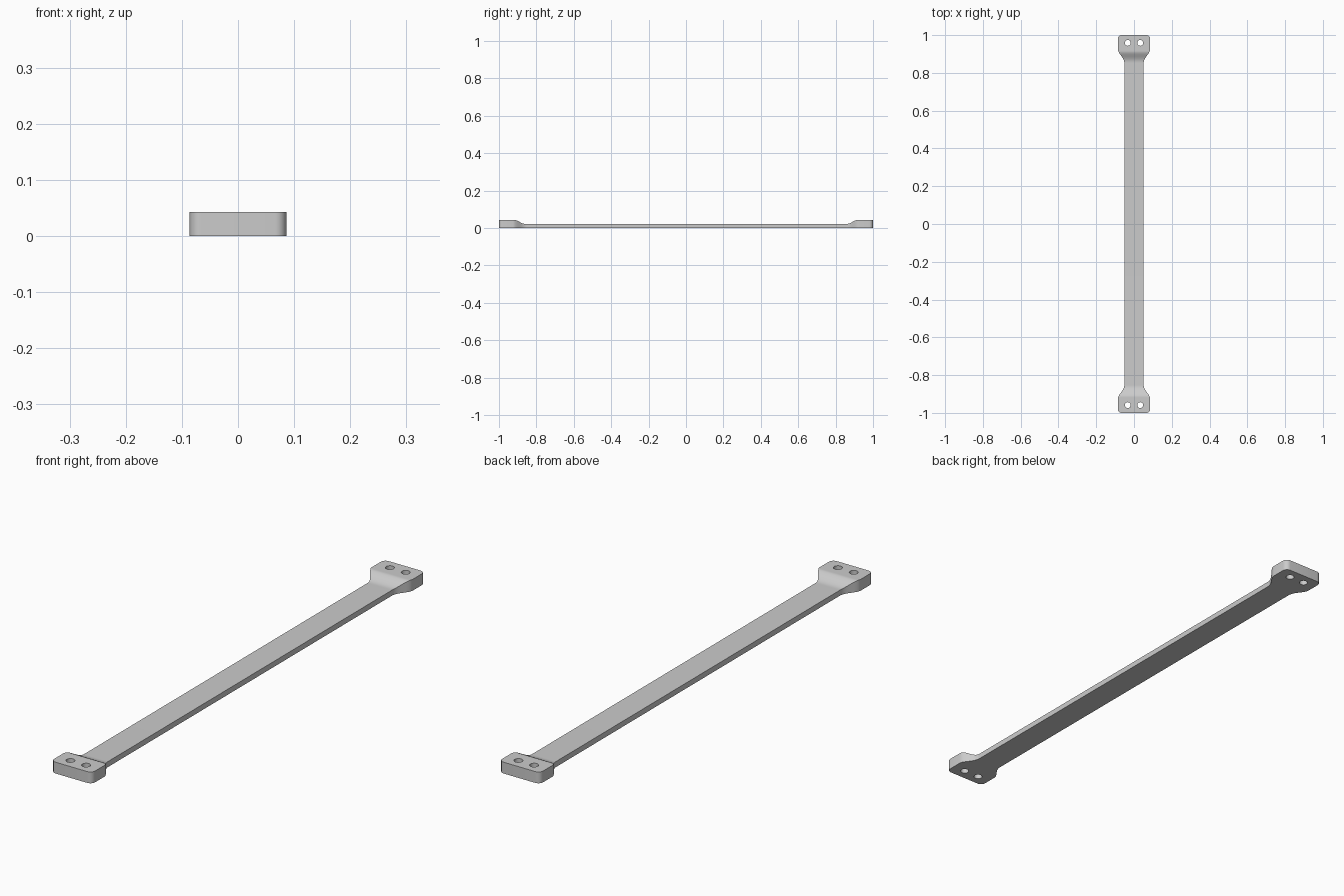
import bpy, bmesh
from math import sin, cos, pi, radians

if "Cube" in bpy.data.objects:
    bpy.data.objects.remove(bpy.data.objects["Cube"])

END_W, BAR_W = 0.086, 0.051     # half widths of end pad and bar
END_H, BAR_H = 0.043, 0.021     # thickness of end pad and bar
R = 0.02                        # pad corner radius


def ease(y, y0, y1, power):
    t = min(max((y - y0) / (y1 - y0), 0), 1) ** power
    return t * t * (3 - 2 * t)


def section(y):
    """Half width and height of the strap at distance y from the middle."""
    w = BAR_W + (END_W - BAR_W) * ease(y, 0.85, 0.926, 1.15)
    h = BAR_H + (END_H - BAR_H) * ease(y, 0.85, 0.916, 1.3)
    return w, h


# Stations for one half: flared neck, straight pad, rounded end corners
half = [(y, *section(y)) for y in [0.85 + 0.076 * i / 18 for i in range(19)]]
half += [(1 - R + R * sin(a), END_W - R + R * cos(a), END_H)
         for a in [pi / 2 * i / 8 for i in range(9)]]
stations = [(-y, w, h) for y, w, h in reversed(half)] + half

# Strap body: rectangular sections lofted along y
bm = bmesh.new()
rings = [[bm.verts.new(p) for p in
          ((-w, y, 0), (w, y, 0), (w, y, h), (-w, y, h))]
         for y, w, h in stations]
for a, b in zip(rings, rings[1:]):
    for i in range(4):
        j = (i + 1) % 4
        bm.faces.new((a[i], a[j], b[j], b[i]))
bm.faces.new(rings[0])
bm.faces.new(rings[-1])
bmesh.ops.recalc_face_normals(bm, faces=bm.faces)
mesh = bpy.data.meshes.new("strap")
bm.to_mesh(mesh)
bm.free()
strap = bpy.data.objects.new("strap", mesh)
bpy.context.collection.objects.link(strap)

# Screw holes, two in each pad
for sx in (-1, 1):
    for sy in (-1, 1):
        bpy.ops.mesh.primitive_cylinder_add(
            vertices=32, radius=0.0155, depth=0.2,
            location=(sx * 0.033, sy * 0.959, 0.02))
        cutter = bpy.context.object
        cutter.name = "hole_cutter"
        mod = strap.modifiers.new("screw_hole", 'BOOLEAN')
        mod.operation = 'DIFFERENCE'
        mod.solver = 'EXACT'
        mod.object = cutter
        bpy.ops.object.select_all(action='DESELECT')
        strap.select_set(True)
        bpy.context.view_layer.objects.active = strap
        bpy.ops.object.modifier_apply(modifier=mod.name)
        bpy.data.objects.remove(cutter)

bpy.ops.object.shade_smooth_by_angle(angle=radians(30))
